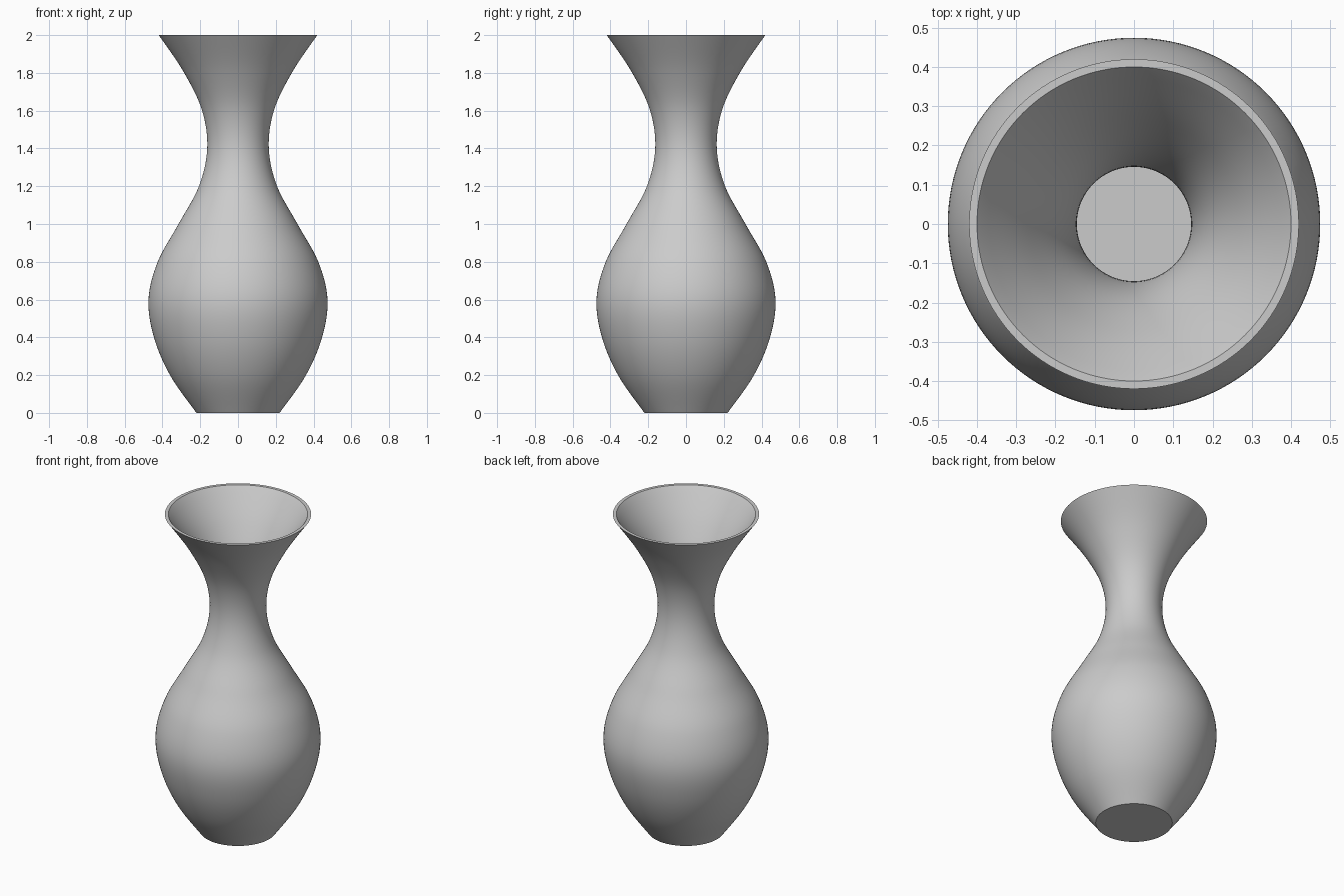
import bpy
import bmesh
import math
from mathutils import Vector

cube = bpy.data.objects.get("Cube")
if cube:
    bpy.data.objects.remove(cube, do_unlink=True)

WALL = 0.017
SEGMENTS = 128
STEPS = 8
SPACING = 0.2
# Outer radius at even heights, with one guide value beyond each end
RADII = [0.07, 0.22, 0.36, 0.445, 0.474, 0.425, 0.315, 0.207, 0.163, 0.19, 0.285, 0.42, 0.57]


def smooth_radius(i, t):
    """Smooth curve through the radii, between entries i and i + 1."""
    a, b, c, d = RADII[i - 1:i + 3]
    return b + 0.5 * t * (c - a + t * (2 * a - 5 * b + 4 * c - d + t * (3 * (b - c) + d - a)))


def outer_profile():
    points = []
    for i in range(1, len(RADII) - 2):
        for s in range(STEPS):
            t = s / STEPS
            points.append(Vector((smooth_radius(i, t), 0, (i - 1 + t) * SPACING)))
    points.append(Vector((RADII[-2], 0, 2)))
    return points


def inner_profile(outer):
    """Outer profile moved inward by the wall, kept between floor and rim."""
    points = []
    for i, p in enumerate(outer):
        along = (outer[min(i + 1, len(outer) - 1)] - outer[max(i - 1, 0)]).normalized()
        q = p + Vector((-along.z, 0, along.x)) * WALL
        if WALL + 0.005 < q.z < 1.99:
            points.append(q)
    floor_edge = Vector((outer[0].x - 0.008, 0, WALL))
    rim_edge = Vector((outer[-1].x - 0.02, 0, 2))
    return [floor_edge] + points + [rim_edge]


# Closed wall section from the base centre, over the rim, to the floor centre
outer = outer_profile()
section = [Vector((0, 0, 0))] + outer + inner_profile(outer)[::-1] + [Vector((0, 0, WALL))]

bm = bmesh.new()
verts = [bm.verts.new(p) for p in section]
edges = [bm.edges.new(pair) for pair in zip(verts, verts[1:])]
bmesh.ops.spin(bm, geom=verts + edges, cent=(0, 0, 0), axis=(0, 0, 1),
               angle=math.tau, steps=SEGMENTS, use_merge=True)
bmesh.ops.remove_doubles(bm, verts=bm.verts[:], dist=0.0001)
bmesh.ops.recalc_face_normals(bm, faces=bm.faces[:])
mesh = bpy.data.meshes.new("vase")
bm.to_mesh(mesh)
bm.free()

vase = bpy.data.objects.new("vase", mesh)
bpy.context.collection.objects.link(vase)

# Light grey ceramic
colour = (0.6, 0.6, 0.6, 1)
grey = bpy.data.materials.new("light grey")
grey.use_nodes = True
grey.diffuse_color = colour
grey.node_tree.nodes["Principled BSDF"].inputs["Base Color"].default_value = colour
mesh.materials.append(grey)

# Smooth walls with crisp rim and base
bpy.ops.object.select_all(action="DESELECT")
vase.select_set(True)
bpy.context.view_layer.objects.active = vase
bpy.ops.object.shade_smooth_by_angle(angle=math.radians(30))
